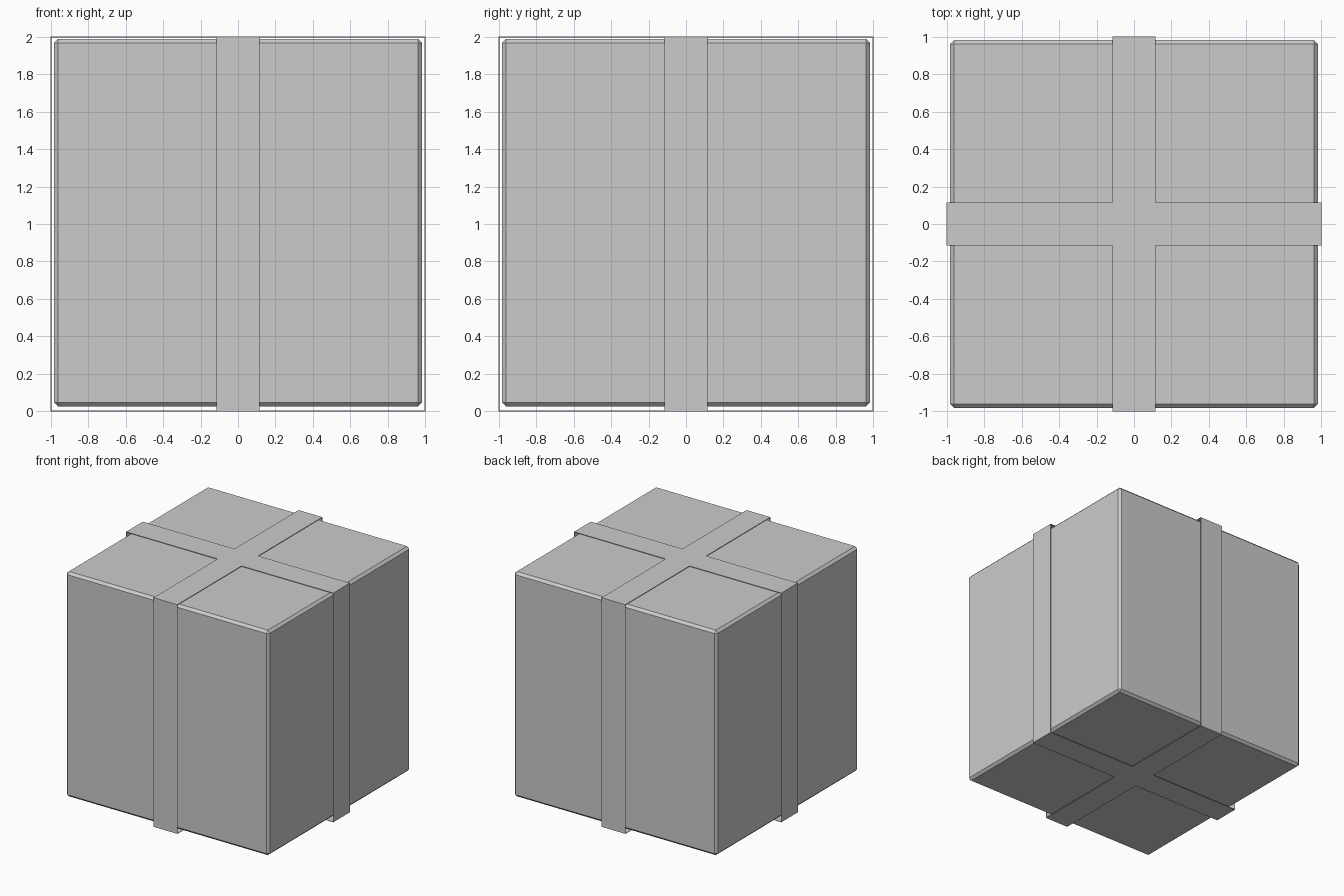
import bpy, bmesh
from mathutils import Vector

if "Cube" in bpy.data.objects:
    bpy.data.objects.remove(bpy.data.objects["Cube"])

W = 0.115  # ribbon half width


def cube(size, z):
    bm = bmesh.new()
    bmesh.ops.create_cube(bm, size=size)
    bmesh.ops.translate(bm, vec=(0, 0, z), verts=bm.verts)
    return bm


def finish(bm, name):
    mesh = bpy.data.meshes.new(name)
    bm.to_mesh(mesh)
    bm.free()
    obj = bpy.data.objects.new(name, mesh)
    bpy.context.collection.objects.link(obj)
    return obj


# Gift box with small chamfered edges
box = finish(cube(1.962, 1.007), "gift_box")
bev = box.modifiers.new("chamfer", 'BEVEL')
bev.width = 0.021
bev.segments = 1

# Crossed ribbon: slice a cube shell and keep only the strips
bm = cube(2.0, 1.0)
for axis in (Vector((1, 0, 0)), Vector((0, 1, 0))):
    for s in (-W, W):
        bmesh.ops.bisect_plane(bm, geom=bm.verts[:] + bm.edges[:] + bm.faces[:],
                               plane_co=axis * s, plane_no=axis)
waste = []
for f in bm.faces:
    c = f.calc_center_median()
    if min(abs(c.x), abs(c.y)) > W:
        waste.append(f)
bmesh.ops.delete(bm, geom=waste, context='FACES')
ribbon = finish(bm, "ribbon")
sol = ribbon.modifiers.new("thickness", 'SOLIDIFY')
sol.thickness = 0.005
sol.offset = -1
